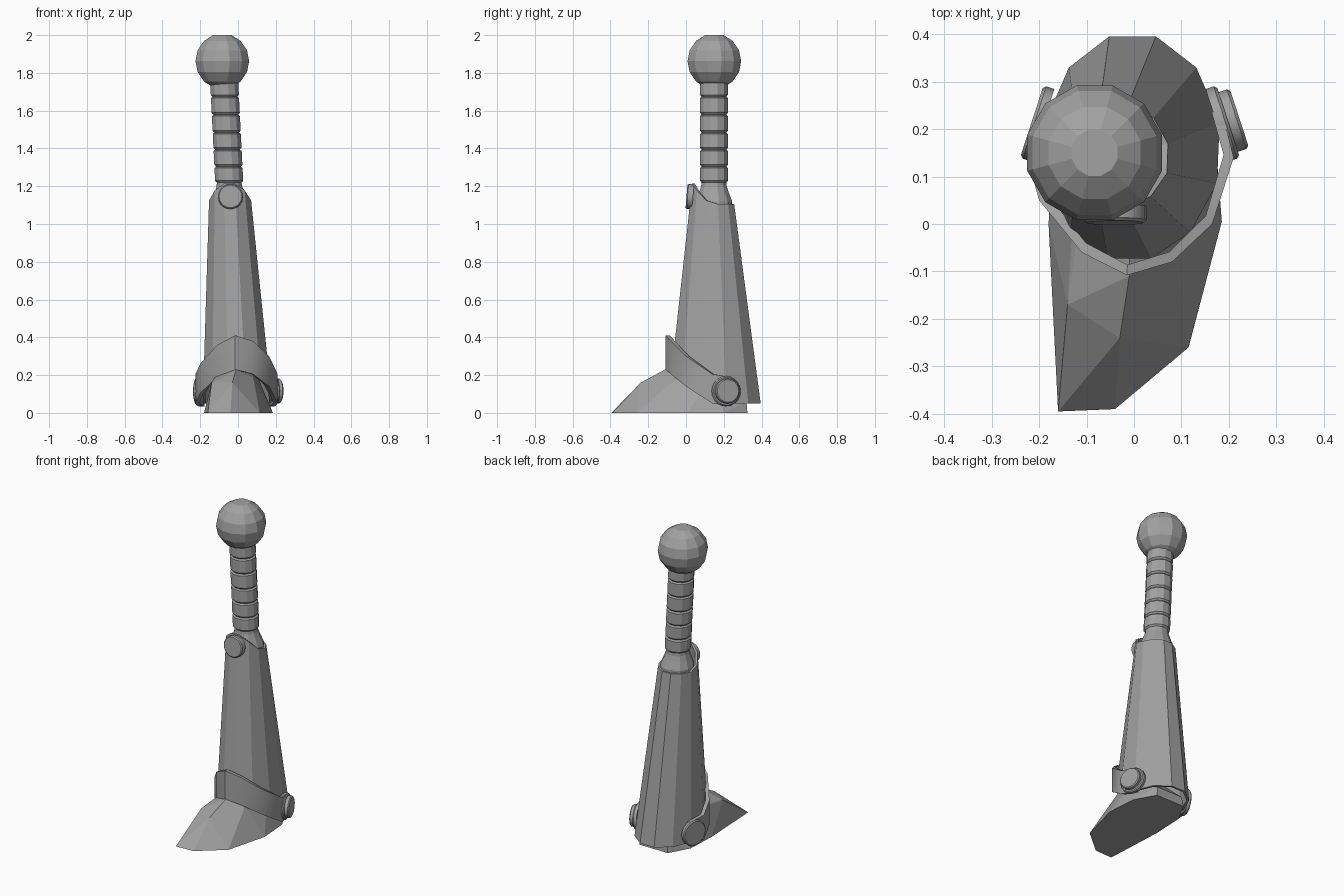
import bpy, bmesh
from math import sin, cos, pi, radians
from mathutils import Vector

cube = bpy.data.objects.get("Cube")
if cube:
    bpy.data.objects.remove(cube, do_unlink=True)

SIDES = 12
grey = bpy.data.materials.new("matte grey")
grey.use_nodes = True
grey.diffuse_color = (0.36, 0.36, 0.36, 1)
grey.node_tree.nodes["Principled BSDF"].inputs["Base Color"].default_value = (0.36, 0.36, 0.36, 1)


def finish(name, bm, smooth=None):
    bmesh.ops.recalc_face_normals(bm, faces=bm.faces)
    mesh = bpy.data.meshes.new(name)
    bm.to_mesh(mesh)
    bm.free()
    obj = bpy.data.objects.new(name, mesh)
    bpy.context.collection.objects.link(obj)
    mesh.materials.append(grey)
    if smooth:
        bpy.ops.object.select_all(action='DESELECT')
        obj.select_set(True)
        bpy.context.view_layer.objects.active = obj
        bpy.ops.object.shade_smooth_by_angle(angle=radians(smooth))
    return obj


def loft(name, rings, caps=True, wrap=False, smooth=None):
    """Skin closed rings of points; wrap joins the last ring to the first."""
    bm = bmesh.new()
    loops = [[bm.verts.new(p) for p in ring] for ring in rings]
    pairs = list(zip(loops, loops[1:]))
    if wrap:
        pairs.append((loops[-1], loops[0]))
    for a, b in pairs:
        n = len(a)
        for i in range(n):
            j = (i + 1) % n
            bm.faces.new((a[i], a[j], b[j], b[i]))
    if caps and not wrap:
        bm.faces.new(loops[0])
        bm.faces.new(loops[-1])
    return finish(name, bm, smooth)


def circle(x, y, z, r):
    angles = [2 * pi * (i + 0.5) / SIDES for i in range(SIDES)]
    return [(x + r * sin(a), y + r * cos(a), z) for a in angles]


def disc(name, centre, axis, radius, depth, bevel=0.006, sides=20):
    """Disc with a bevelled outer edge, facing along axis."""
    turn = Vector(axis).to_track_quat('Z', 'Y')
    half = depth / 2
    rings = []
    for r, h in ((radius, -half), (radius, half - bevel), (radius - bevel, half)):
        rings.append([Vector(centre) + turn @ Vector((r * cos(2 * pi * i / sides),
                      r * sin(2 * pi * i / sides), h)) for i in range(sides)])
    return loft(name, rings, smooth=30)


# Ball at the top
R = 0.147
loft("top_ball", [circle(-0.083, 0.15, 1.862 + R * cos(radians(t)), R * sin(radians(t)))
                  for t in (20, 43, 67, 90, 113, 137, 160)])

# Ribbed stem, leaning slightly sideways, flared at its base
profile = [(0.1, 1.0), (0.1, 1.12), (0.08, 1.17), (0.07, 1.2)]
ribs = (1.225, 1.31, 1.4, 1.49, 1.585, 1.68)
for low, high in zip(ribs, ribs[1:] + (1.76,)):
    profile += [(0.068, low - 0.006), (0.077, low + 0.004), (0.077, high - 0.014), (0.068, high - 0.007)]
loft("ribbed_stem", [circle(-0.047 - 0.05 * (z - 1.23), 0.148, z, r) for r, z in profile])


# Tapered shin shell with a raised front lip and an ankle cut-out
def shell_point(a, z, inset):
    t = (z - 0.05) / 1.05
    rx = 0.19 + t * (0.117 - 0.19) - inset
    ry = 0.254 + t * (0.122 - 0.254) - inset
    return (-0.003 - 0.038 * t + rx * sin(a), 0.15 - 0.012 * t + ry * cos(a), z)


def shell_ring(top, inset):
    ring = []
    for i in range(SIDES):
        a = 2 * pi * (i + 0.5) / SIDES
        front = max(0, -cos(a))
        if top:
            z = 1.105 + 0.115 * front ** 1.3
        else:
            z = 0.05 + 0.21 * front
        ring.append(shell_point(a, z, inset))
    return ring


loft("shin_shell", [shell_ring(False, 0), shell_ring(True, 0),
                    shell_ring(True, 0.014), shell_ring(False, 0.014)], wrap=True)

# Round button on the front lip
disc("front_button", (-0.04, 0.02, 1.145), (0, -1, 0.08), 0.066, 0.035)

# Ankle strap: x, y, lower edge, upper edge
path = [(-0.20, 0.24, 0.035, 0.19), (-0.225, 0.14, 0.05, 0.205), (-0.20, 0.05, 0.105, 0.26),
        (-0.11, -0.06, 0.19, 0.36), (-0.015, -0.108, 0.23, 0.41), (0.08, -0.08, 0.205, 0.38),
        (0.165, 0.0, 0.14, 0.30), (0.21, 0.14, 0.05, 0.205), (0.185, 0.24, 0.035, 0.19)]
mid = Vector((0, 0.2))
sections = []
for x, y, low, high in path:
    inner = Vector((x, y)) + (mid - Vector((x, y))).normalized() * 0.022
    sections.append([(x, y, low), (x, y, high), (*inner, high), (*inner, low)])
loft("ankle_strap", sections, smooth=40)

# Rounded strap ends and the raised pivot hub
disc("strap_end_left", (0.187, 0.212, 0.115), (0.95, 0.31, 0), 0.08, 0.024)
disc("strap_end_right", (-0.204, 0.212, 0.115), (-0.95, 0.31, 0), 0.08, 0.024)
disc("pivot_hub", (0.205, 0.217, 0.116), (0.95, 0.31, 0), 0.066, 0.036)

# Faceted foot: sole outline plus the ridge points of the instep
sole = [(-0.16, -0.395), (-0.04, -0.39), (0.115, -0.26), (0.185, 0.005), (0.17, 0.2),
        (0.1, 0.325), (-0.1, 0.325), (-0.17, 0.2), (-0.18, 0.0)]
instep = [(-0.14, -0.17, 0.16), (-0.03, -0.24, 0.16), (-0.115, 0.0, 0.2), (-0.01, -0.11, 0.23),
          (0.08, -0.04, 0.19), (-0.01, 0.1, 0.27), (0.1, 0.15, 0.2), (-0.12, 0.15, 0.2),
          (0.09, 0.32, 0.06), (-0.09, 0.32, 0.06)]
bm = bmesh.new()
for p in [(x, y, 0) for x, y in sole] + instep:
    bm.verts.new(p)
hull = bmesh.ops.convex_hull(bm, input=bm.verts)
loose = [v for v in bm.verts if not v.link_faces]
bmesh.ops.delete(bm, geom=loose, context='VERTS')
bmesh.ops.dissolve_limit(bm, angle_limit=radians(3), verts=bm.verts, edges=bm.edges)
finish("foot", bm)
